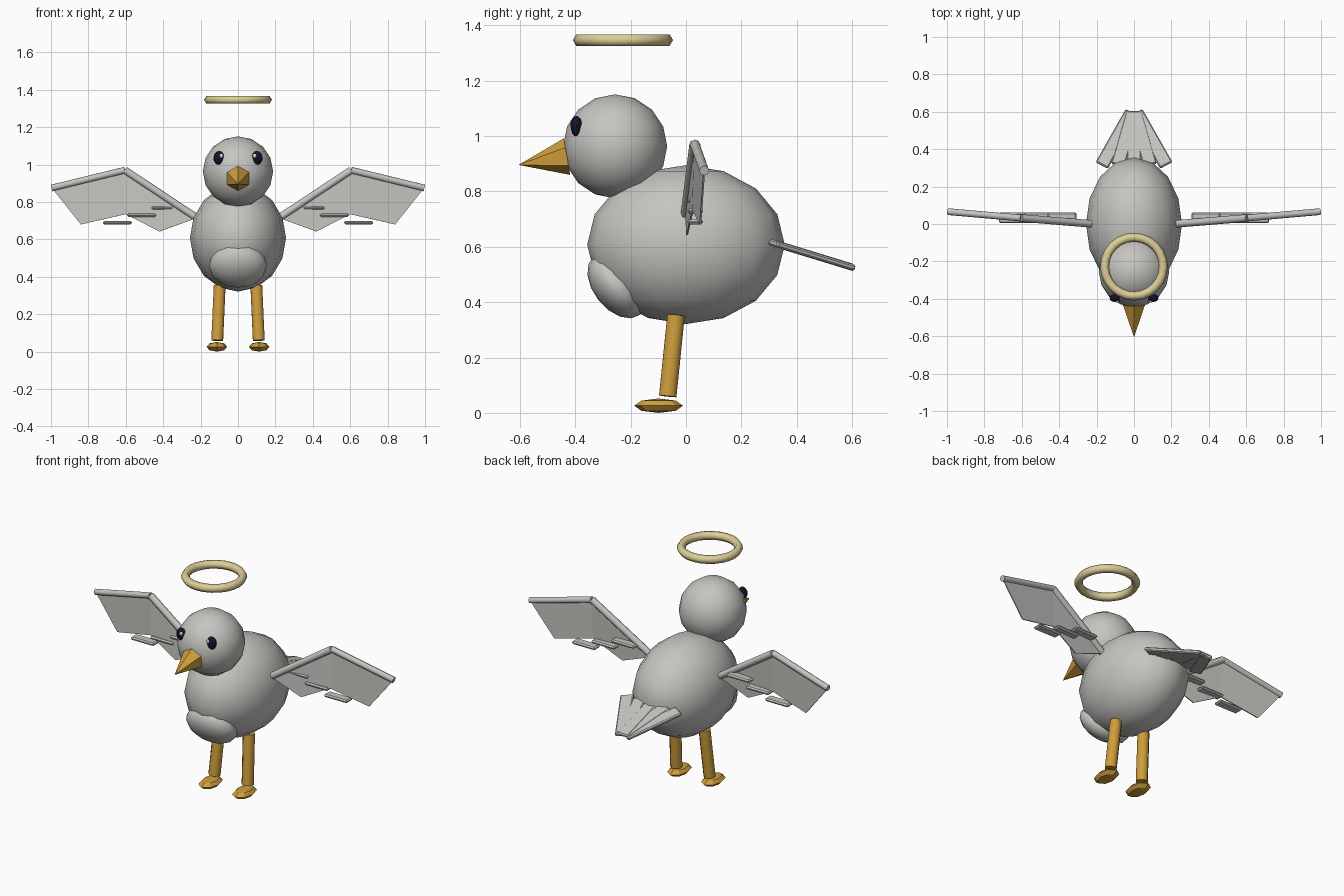
import bpy, bmesh, math
from mathutils import Vector, Matrix

if "Cube" in bpy.data.objects:
    bpy.data.objects.remove(bpy.data.objects["Cube"])


def material(name, rgb):
    m = bpy.data.materials.new(name)
    m.diffuse_color = (*rgb, 1)
    m.use_nodes = True
    m.node_tree.nodes["Principled BSDF"].inputs["Base Color"].default_value = m.diffuse_color
    return m


GREY = material("feather grey", (0.56, 0.555, 0.53))
ORANGE = material("beak orange", (0.62, 0.34, 0.045))
GOLD = material("pale gold", (0.72, 0.62, 0.31))
NAVY = material("eye navy", (0.006, 0.006, 0.025))
WHITE = material("eye white", (0.85, 0.85, 0.85))


def finish(name, bm, mat, angle=40):
    bmesh.ops.recalc_face_normals(bm, faces=bm.faces)
    me = bpy.data.meshes.new(name)
    bm.to_mesh(me)
    bm.free()
    me.materials.append(mat)
    if angle:
        me.shade_smooth()
        me.set_sharp_from_angle(angle=math.radians(angle))
    ob = bpy.data.objects.new(name, me)
    bpy.context.collection.objects.link(ob)
    return ob


def ellipsoid(name, centre, radii, mat, seg=16, rings=8, rot=None, angle=40):
    bm = bmesh.new()
    bmesh.ops.create_uvsphere(bm, u_segments=seg, v_segments=rings, radius=1)
    turn = rot if rot else Matrix.Identity(4)
    bm.transform(Matrix.Translation(centre) @ turn @ Matrix.Diagonal((*radii, 1)))
    return finish(name, bm, mat, angle)


def rod(name, a, b, r1, r2, mat, seg=8, angle=50):
    a, b = Vector(a), Vector(b)
    bm = bmesh.new()
    bmesh.ops.create_cone(bm, cap_ends=True, segments=seg, radius1=r1, radius2=r2,
                          depth=(b - a).length)
    turn = (b - a).to_track_quat('Z', 'Y').to_matrix().to_4x4()
    bm.transform(Matrix.Translation((a + b) / 2) @ turn)
    return finish(name, bm, mat, angle)


def slab(name, matrix, size, mat, bevel=0.006):
    bm = bmesh.new()
    bmesh.ops.create_cube(bm, size=1)
    bm.transform(Matrix.Diagonal((*size, 1)))
    bmesh.ops.bevel(bm, geom=bm.edges[:], offset=bevel, segments=1, affect='EDGES')
    bm.transform(matrix)
    return finish(name, bm, mat, 0)


def sheet(name, quads, mat, thickness=0.006):
    bm = bmesh.new()
    for quad in quads:
        bm.faces.new([bm.verts.new(p) for p in quad])
    bmesh.ops.remove_doubles(bm, verts=bm.verts, dist=1e-4)
    ob = finish(name, bm, mat, 0)
    mod = ob.modifiers.new("thickness", 'SOLIDIFY')
    mod.thickness = thickness
    mod.offset = 0


# Body, head and chest patch
ellipsoid("body", (0, 0, 0.608), (0.257, 0.357, 0.287), GREY)
ellipsoid("head", (0, -0.256, 0.963), (0.188, 0.188, 0.188), GREY)
ellipsoid("chest_patch", (0, -0.25, 0.46), (0.155, 0.135, 0.085), GREY,
          rot=Matrix.Rotation(math.radians(-52), 4, 'X') @ Matrix.Rotation(math.pi, 4, 'X'))

# Six-sided beak pointing forward and slightly down
rod("beak", (0, -0.43, 0.926), (0, -0.605, 0.896), 0.067, 0.0, ORANGE, seg=6, angle=0)

# Halo
bm = bmesh.new()
N, M = 24, 6
rings = []
for i in range(N):
    t = 2 * math.pi * i / N
    ring = []
    for j in range(M):
        p = 2 * math.pi * j / M
        r = 0.157 + 0.024 * math.cos(p)
        ring.append(bm.verts.new((r * math.cos(t), r * math.sin(t) - 0.228,
                                  1.347 + 0.024 * math.sin(p))))
    rings.append(ring)
for i in range(N):
    for j in range(M):
        bm.faces.new((rings[i][j], rings[(i + 1) % N][j],
                      rings[(i + 1) % N][(j + 1) % M], rings[i][(j + 1) % M]))
finish("halo", bm, GOLD, 70)

for s, side in ((1, "left"), (-1, "right")):
    # Eyes with a small highlight
    ellipsoid(side + "_eye", (s * 0.102, -0.396, 1.036), (0.029, 0.021, 0.037), NAVY, 12, 8)
    ellipsoid(side + "_eye_highlight", (s * 0.09, -0.413, 1.047), (0.010, 0.007, 0.012),
              WHITE, 8, 6)

    # Legs and feet
    rod(side + "_leg", (s * 0.098, -0.036, 0.353), (s * 0.111, -0.066, 0.06),
        0.034, 0.034, ORANGE)
    ellipsoid(side + "_foot", (s * 0.113, -0.099, 0.026), (0.055, 0.088, 0.026),
              ORANGE, 8, 4, angle=30)

    # Wing arm rods
    shoulder = (s * 0.22, 0.0, 0.715)
    elbow = (s * 0.605, 0.032, 0.97)
    tip = (s * 0.995, 0.066, 0.875)
    rod(side + "_wing_inner_arm", shoulder, elbow, 0.02, 0.02, GREY)
    rod(side + "_wing_outer_arm", elbow, tip, 0.018, 0.018, GREY)

    # Wing webs hanging below the arms
    notch = (s * 0.6, 0.025, 0.735)
    sheet(side + "_wing_web", [
        (shoulder, elbow, notch, (s * 0.42, 0.004, 0.642)),
        (elbow, tip, (s * 0.84, 0.052, 0.68), notch)], GREY)

    # Three stepped feathers on the back of the wing
    for k in range(3):
        slab(f"{side}_wing_feather_{k + 1}",
             Matrix.Translation((s * (0.385 + 0.13 * k), 0.033, 0.768 - 0.039 * k)),
             (0.155, 0.056, 0.018), GREY, 0.007)

# Tail feathers converging toward the tip
tilt = Matrix.Rotation(math.radians(-17), 4, 'X')
for k in range(-2, 3):
    start = Vector((0.086 * k, 0.0))
    end = Vector((0.006 * k, 0.3 if k == 0 else 0.295))
    d = end - start
    mid = (start + end) / 2
    place = (Matrix.Translation((0, 0.315, 0.616)) @ tilt
             @ Matrix.Translation((mid.x, mid.y, -0.0015 * abs(k) + 0.0004 * k))
             @ Matrix.Rotation(math.atan2(-d.x, d.y), 4, 'Z'))
    slab(f"tail_feather_{k + 3}", place, (0.074, d.length, 0.022), GREY)
